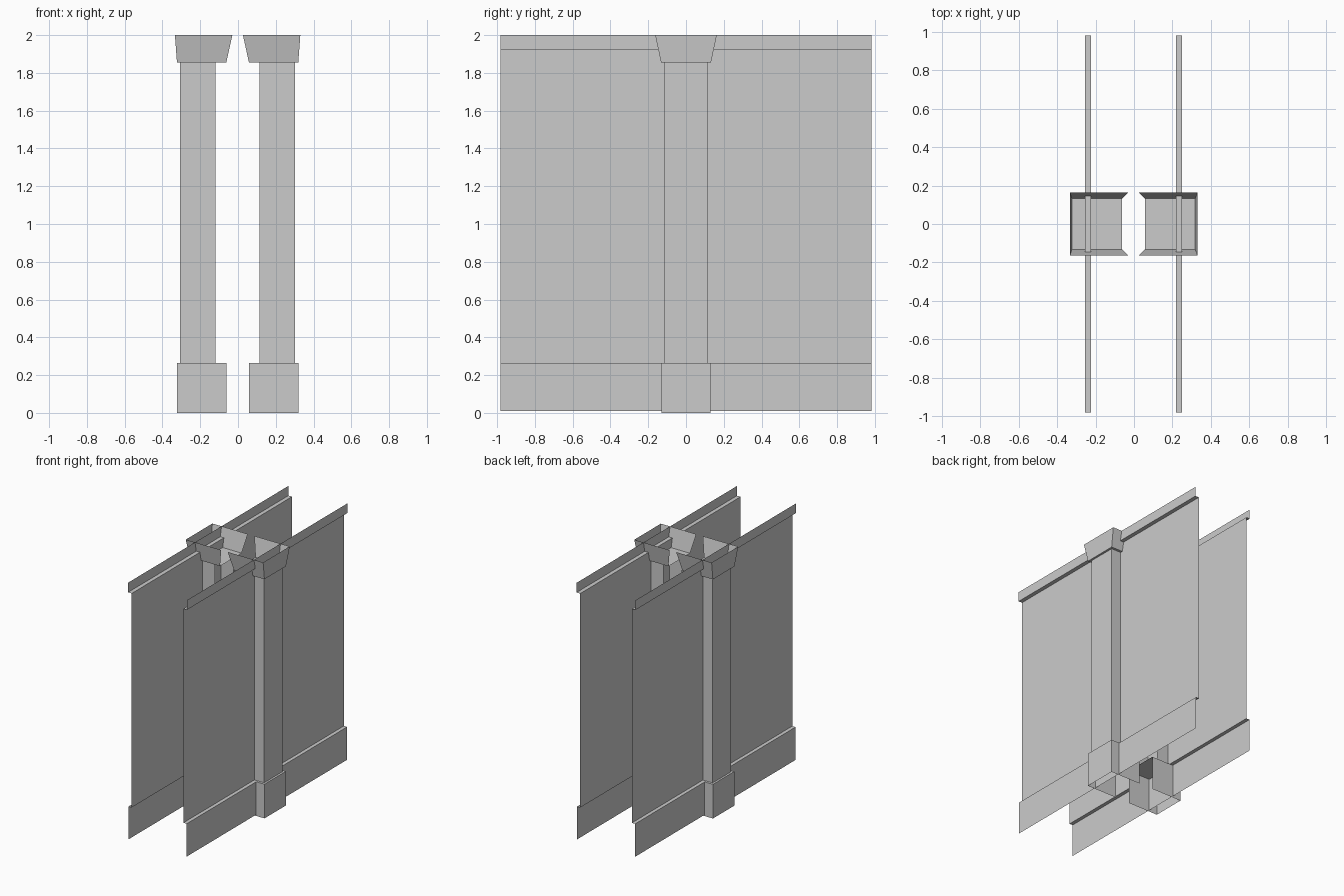
import bpy, bmesh

if "Cube" in bpy.data.objects:
    bpy.data.objects.remove(bpy.data.objects["Cube"])

CX = -0.002  # slight offset of the mirror plane


def make_object(name, bm):
    mesh = bpy.data.meshes.new(name)
    bm.to_mesh(mesh)
    bm.free()
    obj = bpy.data.objects.new(name, mesh)
    bpy.context.collection.objects.link(obj)
    return obj


def wall_sheet(name, side):
    """Thin folded sheet: skirting, recessed panel and top trim."""
    profile = [(0.25, 0.01), (0.25, 0.265), (0.222, 0.265),
               (0.222, 1.925), (0.253, 1.925), (0.253, 2.0)]
    bm = bmesh.new()
    rows = [[bm.verts.new((CX + side * x, y, z)) for x, z in profile]
            for y in (-0.983, 0.983)]
    a, b = rows
    for i in range(len(profile) - 1):
        quad = [a[i], b[i], b[i + 1], a[i + 1]]
        bm.faces.new(quad if side > 0 else quad[::-1])
    make_object(name, bm)


def open_shell(name, side, bottom, top, plate=None):
    """Three-sided casing, open towards the middle.
    bottom/top are (inner x, outer x, half depth, z)."""
    bm = bmesh.new()
    rings = []
    for inner, outer, half, z in (bottom, top):
        rings.append([bm.verts.new((CX + side * x, y, z)) for x, y in
                      ((inner, -half), (outer, -half), (outer, half), (inner, half))])
    low, high = rings
    for i in range(3):
        quad = [low[i], low[i + 1], high[i + 1], high[i]]
        bm.faces.new(quad if side > 0 else quad[::-1])
    # closing plate where the casing meets the shaft
    if plate:
        quad = high if plate == "top" else low[::-1]
        bm.faces.new(quad if side > 0 else quad[::-1])
    make_object(name, bm)


for label, side in (("left", -1), ("right", 1)):
    wall_sheet(label + "_wall", side)
    # pilaster: base block, shaft and flared capital
    open_shell(label + "_pilaster_base", side,
               (0.06, 0.321, 0.131, 0.0), (0.06, 0.321, 0.131, 0.265), "top")
    open_shell(label + "_pilaster_shaft", side,
               (0.117, 0.305, 0.113, 0.265), (0.117, 0.305, 0.113, 1.855))
    open_shell(label + "_pilaster_capital", side,
               (0.06, 0.321, 0.132, 1.855), (0.028, 0.332, 0.163, 2.0), "bottom")
